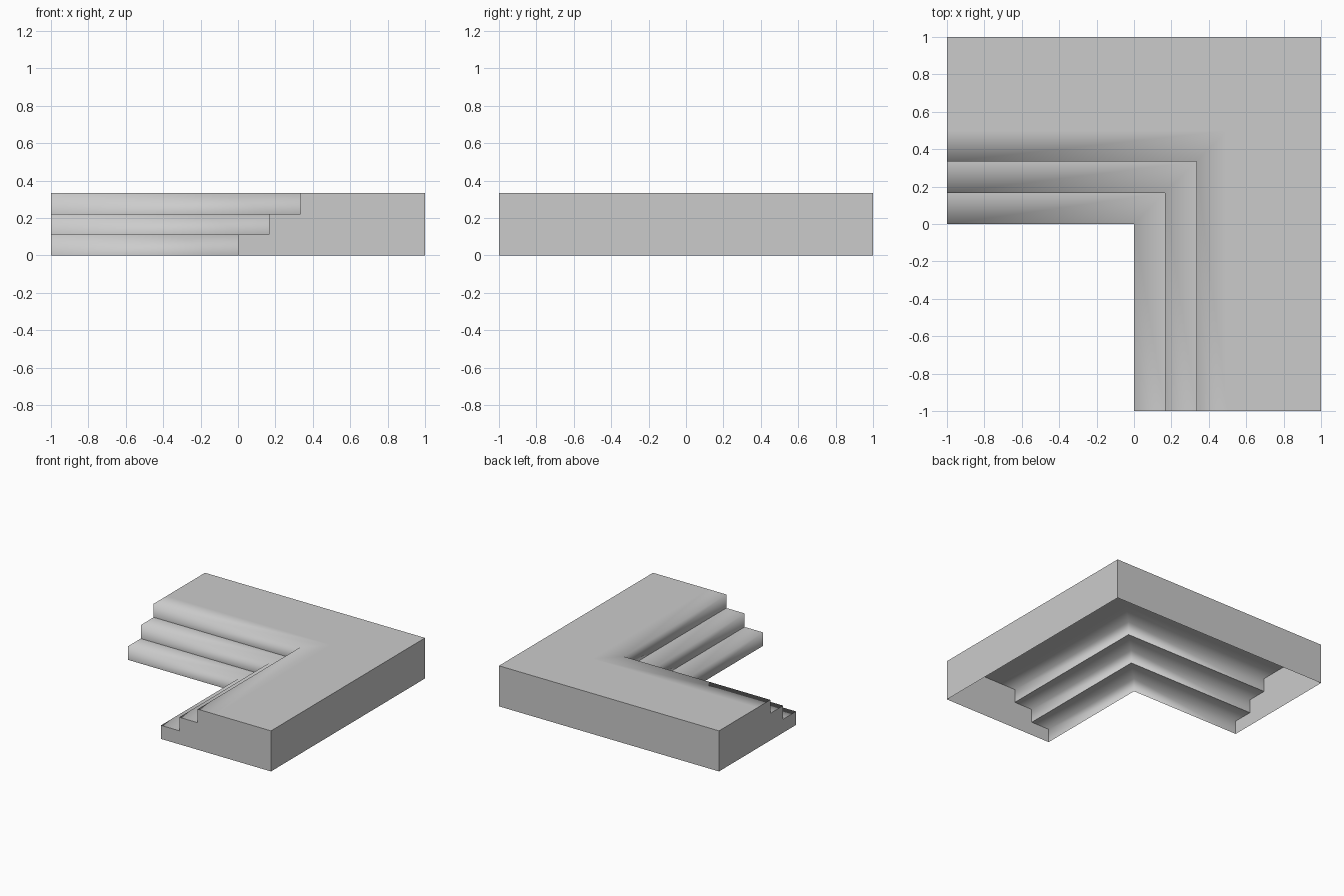
import bpy
import bmesh

cube = bpy.data.objects.get("Cube")
if cube:
    bpy.data.objects.remove(cube, do_unlink=True)

# Plain grey material
grey = bpy.data.materials.new("light_grey")
grey.use_nodes = True
colour = (0.6, 0.6, 0.6, 1)
grey.diffuse_color = colour
grey.node_tree.nodes["Principled BSDF"].inputs["Base Color"].default_value = colour

# Cross-section as (distance from inner corner, height): three steps, top, back wall
RUN, RISE = 1 / 6, 1 / 9
profile = []
for i in range(3):
    profile += [(i * RUN, i * RISE), (i * RUN, (i + 1) * RISE)]
profile += [(0.5, 3 * RISE), (1, 3 * RISE), (1, 0)]

# Sweep the section around the mitred corner, leaving the underside open
bm = bmesh.new()
rings = [[bm.verts.new(p) for p in ((-1, d, z), (d, d, z), (d, -1, z))]
         for d, z in profile]
for low, high in zip(rings, rings[1:]):
    for j in range(2):
        bm.faces.new((low[j], low[j + 1], high[j + 1], high[j]))

# End caps
caps = [bm.faces.new([r[0] for r in rings]),
        bm.faces.new([r[2] for r in reversed(rings)])]
bm.normal_update()

# Smooth step noses; sharp at step backs, end caps and outer walls
for f in bm.faces:
    f.smooth = f not in caps
for e in bm.edges:
    outer = all(max(v.co.x, v.co.y) > 0.99 for v in e.verts)
    capped = any(f in caps for f in e.link_faces)
    level = abs(e.verts[0].co.z - e.verts[1].co.z) < 0.001
    step_back = level and len(e.link_faces) == 2 and e.calc_face_angle_signed() < -0.5
    e.smooth = not (outer or capped or step_back)

mesh = bpy.data.meshes.new("corner_steps")
bm.to_mesh(mesh)
bm.free()
mesh.materials.append(grey)
steps = bpy.data.objects.new("corner_steps", mesh)
bpy.context.collection.objects.link(steps)
